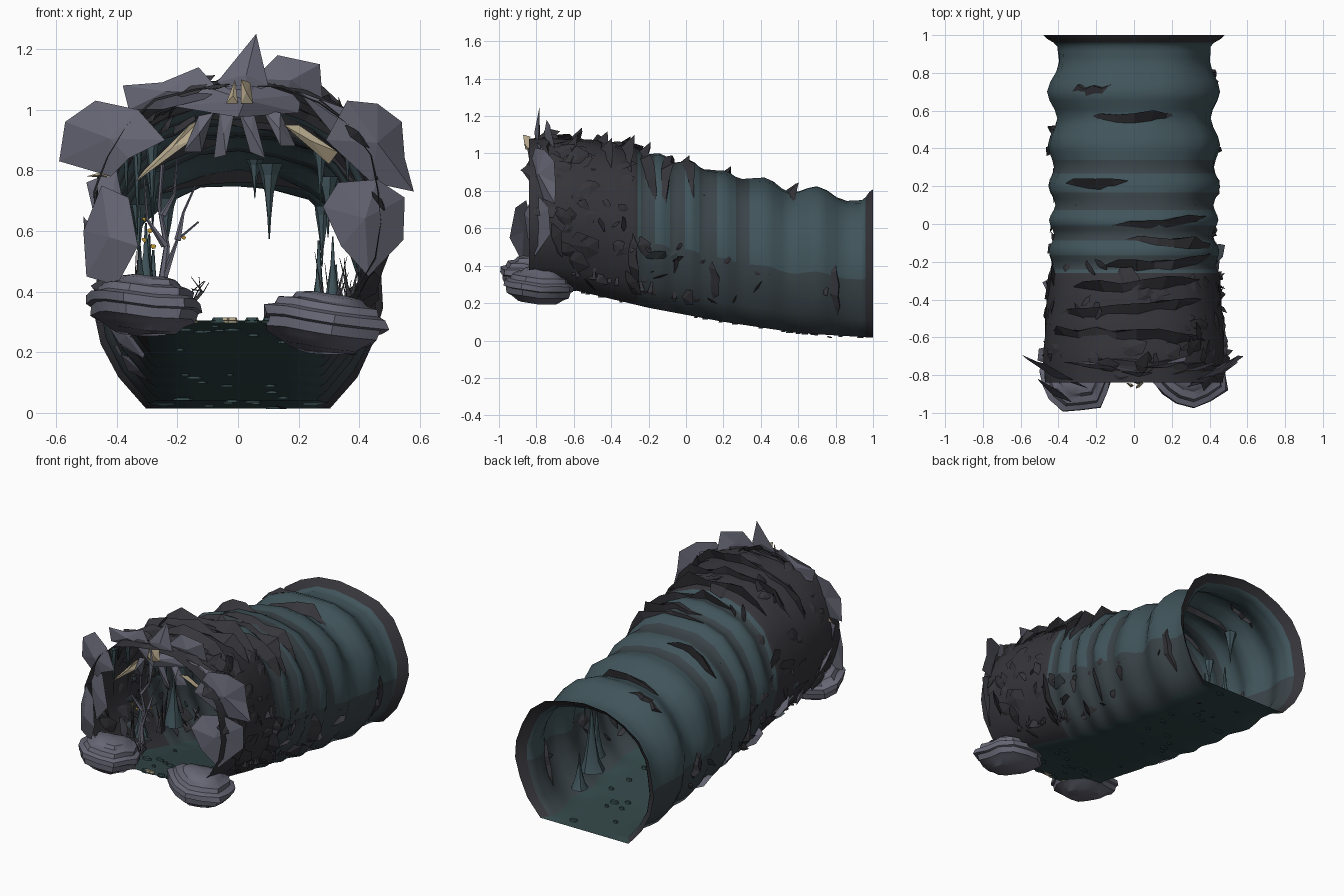
import bpy, math, random
from mathutils import Vector as V, Matrix

if "Cube" in bpy.data.objects:
    bpy.data.objects.remove(bpy.data.objects["Cube"])
random.seed(7)
R = random.uniform


def material(name, c):
    m = bpy.data.materials.new(name)
    m.diffuse_color = (*c, 1)
    m.use_nodes = True
    m.node_tree.nodes["Principled BSDF"].inputs["Base Color"].default_value = m.diffuse_color
    return m


DARK = material("dark_rock", (.036, .036, .043))
TEAL = material("teal_rock", (.052, .09, .105))
SLATE = material("slate_rock", (.042, .057, .066))
DEEP = material("wet_floor", (.034, .065, .068))
LILAC = material("pale_rock", (.135, .135, .18))
TAN = material("tan_stone", (.5, .42, .28))
GOLD = material("gold_bud", (.5, .3, .03))


class Part:
    """Collects pieces into one mesh object."""
    def __init__(self, name, *mats):
        self.name, self.mats, self.v, self.f, self.m = name, mats, [], [], []

    def add(self, verts, faces, mat=0):
        o = len(self.v)
        self.v += [tuple(p) for p in verts]
        self.f += [tuple(i + o for i in f) for f in faces]
        self.m += [mat] * len(faces)

    def build(self, angle=None):
        me = bpy.data.meshes.new(self.name)
        me.from_pydata(self.v, [], self.f)
        for m in self.mats:
            me.materials.append(m)
        for p, i in zip(me.polygons, self.m):
            p.material_index = i
        ob = bpy.data.objects.new(self.name, me)
        bpy.context.collection.objects.link(ob)
        if angle:
            bpy.ops.object.select_all(action='DESELECT')
            ob.select_set(True)
            bpy.context.view_layer.objects.active = ob
            bpy.ops.object.shade_smooth_by_angle(angle=math.radians(angle))
        return ob


# Tunnel rings: y, half width, roof height; floor: y, z; half section in unit scale
RINGS = [(-.84, .47, 1.08), (-.7, .48, 1.09), (-.55, .475, 1.08), (-.4, .46, 1.06), (-.28, .45, 1.03),
         (-.22, .43, .99), (-.14, .45, 1.0), (-.06, .42, .955), (.02, .45, .97), (.1, .42, .92),
         (.2, .455, .91), (.3, .42, .86), (.42, .45, .865), (.56, .405, .79), (.7, .46, .83),
         (.86, .40, .75), (.94, .405, .75), (1, .475, .805)]
FLOOR = [(-.84, .305), (-.6, .27), (-.2, .175), (.2, .10), (.6, .04), (1, .015)]
HALF = [(0, 0), (.35, 0), (.64, 0), (.83, .13), (.95, .27), (1, .42), (.99, .55), (.92, .70), (.78, .83),
        (.57, .93), (.3, .985), (0, 1)]
SEC = HALF + [(-u, v) for u, v in HALF[-2:0:-1]]
N = len(SEC)


def lookup(tab, y, smooth=True):
    y = min(max(y, tab[0][0]), tab[-1][0])
    for a, b in zip(tab, tab[1:]):
        if y <= b[0]:
            k = (y - a[0]) / (b[0] - a[0])
            k = k * k * (3 - 2 * k) if smooth else k
            return [p + (q - p) * k for p, q in zip(a[1:], b[1:])]


def wall(y, t, off=0):
    """Point on the tunnel wall, t = 0 floor, .5 roof, moved outward by off."""
    hw, zt = lookup(RINGS, y)
    zb = lookup(FLOOR, y, False)[0]
    s = (t % 1) * N
    i, k = int(s) % N, s % 1
    u, v = [a + (b - a) * k for a, b in zip(SEC[i], SEC[(i + 1) % N])]
    p = V((u * hw, y, zb + v * (zt - zb)))
    n = (p - V((0, y, (zb + zt) / 2))).normalized()
    return p + n * off, n


# Ribbed tunnel shell
tunnel = Part("tunnel", TEAL, DARK, DEEP, SLATE)
ys = [a[0] + (b[0] - a[0]) * k / 3 for a, b in zip(RINGS, RINGS[1:]) for k in range(3)] + [1]
for r, y in enumerate(ys):
    tunnel.v += [tuple(wall(y, i / N, .006 * math.sin(i * 2.1 + y * 9) if 3 < i < N - 3 else 0)[0]) for i in range(N)]
    for i in range(N if r else 0):
        o, j = (r - 1) * N, (i + 1) % N
        tunnel.f.append((o + i, o + N + i, o + N + j, o + j))
        tunnel.m.append(2 if i < 2 or i >= N - 2 else 1 if y < -.25 or y > .96 else
                        3 if i < 5 or i >= N - 5 or (r % 6 > 2 and y < .35) else 0)
tunnel.build(85)


def shard(part, c, n, size, long=1.0, tilt=.5, mat=0):
    """Irregular angular flake lying roughly on a surface with normal n."""
    n = (n + V((R(-1, 1), R(-1, 1), R(-1, 1))) * tilt).normalized()
    a = n.orthogonal().normalized()
    a.rotate(Matrix.Rotation(R(0, 6.28), 3, n))
    b = n.cross(a)
    k = random.randint(5, 7)
    pts = [c + (a * math.cos(6.28 * i / k) * long + b * math.sin(6.28 * i / k)) * size * R(.55, 1.2) for i in range(k)]
    pts += [c + n * size * .2, c - n * size * .2]
    part.add(pts, [f for i in range(k) for f in ((i, (i + 1) % k, k), ((i + 1) % k, i, k + 1))], mat)


# Loose flakes over the outside, larger near the mouth and along the lower sides
shards = Part("rock_flakes", DARK, LILAC, SLATE)
for i in range(62):
    p, n = wall(R(-.82, -.22), R(.14, .86), 0)
    shard(shards, p, n, R(.03, .075), R(1, 1.6), .5)
for i in range(56):
    y = R(-.6, .8) if i % 2 else R(-.4, .15)
    p, n = wall(y, random.choice((1, -1)) * R(.11, .25), -.005)
    shard(shards, p, n, R(.02, .05), R(1, 1.7), .9, 0 if i % 5 else 2)
for t, y, s, m in [(.86, -.55, .09, 1), (.84, -.35, .08, 1), (.87, -.15, .07, 1), (.86, .1, .06, 1), (.14, -.3, .08, 0),
                   (.13, 0, .07, 0), (.16, -.6, .08, 0), (.2, -.7, .08, 0), (.8, -.7, .08, 1), (.88, .3, .06, 1)]:
    p, n = wall(y, t)
    shard(shards, p, V((n.x, -.9, n.z)).normalized(), s, 1.2, .3, m)
shard(shards, V((.14, .77, .018)), V((0, 0, 1)), .02, 1.2, .5)
shards.build()

# Jagged rock ridges crossing the shell: y, from t, to t, height
ridges = Part("rock_ridges", DARK)
for y, t0, t1, h in [(-.74, .28, .6, .04), (-.58, .36, .7, .09), (-.44, .36, .66, .09), (-.32, .35, .62, .08),
                     (-.2, .3, .56, .08), (-.1, .3, .52, .07), (.02, .34, .54, .08), (.22, .51, .64, .07),
                     (.57, .4, .6, .07), (.72, .54, .62, .03), (.8, .14, .26, .025), (-.28, .13, .24, .05),
                     (.5, .75, .82, .05), (-.05, .78, .87, .05), (.15, .14, .22, .05)]:
    k = max(5, int((t1 - t0) * 32))
    vs, slant = [], R(-.25, .25)
    for i in range(k + 1):
        t, e = t0 + (t1 - t0) * i / k, math.sin(math.pi * i / k) ** .6
        yy = y + R(-.015, .015) + slant * (t - (t0 + t1) / 2)
        q = e * h * R(.1, 1.15)
        vs += [wall(yy - .03 * e, t, .003)[0], wall(yy, t, q)[0] + V((0, q * .5, 0)),
               wall(yy + .015 * e, t, 0)[0], wall(yy, t, -.03 * e)[0]]
    ridges.add(vs, [(4 * i + a, 4 * i + 4 + a, 4 * i + 4 + (a + 1) % 4, 4 * i + (a + 1) % 4)
                    for i in range(k) for a in range(4)])
ridges.build()


def slab(part, y, pts, lean=.25, bulge=.05, mat=0):
    """Domed angular plate facing the front, outline given in x, z."""
    k = len(pts)
    cx, cz = sum(p[0] for p in pts) / k, sum(p[1] for p in pts) / k
    vs = [V((x, y + (abs(x) - abs(cx)) * lean * 2 + R(-.02, .02), z)) for x, z in pts]
    vs += [V((cx, y - bulge, cz)), V((cx, y + bulge * .4, cz))]
    part.add(vs, [f for i in range(k) for f in ((i, (i + 1) % k, k), ((i + 1) % k, i, k + 1))], mat)


# Plates framing the mouth
portal = Part("mouth_plates", LILAC, TAN, DARK)
for y, pts in [(-.78, [(-.59, .83), (-.57, .96), (-.47, 1.03), (-.33, 1.0), (-.24, .9), (-.36, .84), (-.42, .78)]),
               (-.76, [(.29, .9), (.36, 1.03), (.46, 1.02), (.54, .96), (.55, .84), (.58, .73), (.44, .76)]),
               (-.80, [(.28, .68), (.33, .76), (.46, .77), (.55, .71), (.545, .57), (.43, .45), (.34, .55)]),
               (-.88, [(-.51, .6), (-.45, .75), (-.36, .71), (-.33, .55), (-.4, .42), (-.5, .45)]),
               (-.82, [(-.21, 1.01), (-.12, 1.08), (.06, 1.09), (.21, 1.05), (.2, .99), (0, .975)])]:
    slab(portal, y, pts, .25, .03)
for y, pts in [(-.79, [(-.07, 1.09), (.06, 1.25), (.1, 1.08), (.02, 1.04)]),
               (-.74, [(.05, 1.1), (.13, 1.18), (.27, 1.15), (.28, 1.02), (.15, 1.04)]),
               (-.74, [(-.38, 1.08), (-.25, 1.09), (-.13, 1.14), (-.05, 1.05), (-.25, 1.0), (-.36, 1.0)]),
               (-.76, [(.2, 1.06), (.42, .98), (.43, .9), (.32, .91)]),
               (-.76, [(-.5, .76), (-.4, .8), (-.36, .6), (-.44, .5)]),
               (-.79, [(-.13, .98), (-.08, .99), (-.12, .86), (-.18, .86)]),
               (-.79, [(-.06, 1.0), (-.01, 1.0), (-.04, .85), (-.08, .84)]),
               (-.79, [(.0, 1.0), (.05, 1.0), (.09, .84), (.04, .86)]),
               (-.79, [(.08, 1.0), (.14, .99), (.19, .88), (.14, .88)])]:
    slab(portal, y, pts, .1, .02)
for y, pts in [(-.76, [(-.34, .76), (-.31, .8), (-.16, .95), (-.12, .97), (-.15, .9)]),
               (-.76, [(.15, .95), (.2, .95), (.33, .86), (.3, .82)]), (-.85, [(-.04, 1.02), (-.01, 1.1), (.0, 1.02)]),
               (-.85, [(.01, 1.02), (.01, 1.1), (.04, 1.09), (.05, 1.02)]), (-.76, [(-.5, .78), (-.43, .8), (-.42, .775)])]:
    slab(portal, y, pts, .1, .015, 1)
portal.build()


def boulder(name, c, rx, ry, h, rot):
    """Stack of uneven strata turned as one stepped lump."""
    b, k = Part(name, LILAC), 13
    prof = [(0, 0), (.55, .03), (.74, .17), (.9, .25), (.93, .42), (1, .45), (1, .6),
            (.85, .66), (.8, .79), (.6, .84), (.52, .94), (.3, 1), (0, 1)]
    base = [R(.85, 1.1) for _ in range(k)]
    m = Matrix.Translation(c) @ Matrix.Rotation(rot, 4, 'Y') @ Matrix.Rotation(-.12, 4, 'X')
    vs = [m @ V((rx * r * base[i] * R(.95, 1.05) * math.cos(6.283 * i / k),
                 ry * r * base[i] * math.sin(6.283 * i / k), (z - .5) * h + .01 * r * math.sin(i * 1.1)))
          for r, z in prof for i in range(k)]
    b.add(vs, [(j * k + i, j * k + (i + 1) % k, (j + 1) * k + (i + 1) % k, (j + 1) * k + i)
               for j in range(len(prof) - 1) for i in range(k)])
    b.build(35)


boulder("left_boulder", V((-.3, -.82, .355)), .20, .17, .19, .08)
boulder("right_boulder", V((.29, -.78, .295)), .21, .2, .19, .14)


def spike(part, path, r0, k=6, mat=0, tip=.05, jitter=.15):
    """Tapered rod through the points of a path."""
    vs, n = [], len(path) - 1
    d = (V(path[-1]) - V(path[0])).normalized()
    a = d.orthogonal().normalized()
    b = d.cross(a)
    for j, p in enumerate(path):
        r = r0 * max(tip, (1 - j / n) ** 1.3)
        vs += [V(p) + (a * math.cos(6.283 * i / k) + b * math.sin(6.283 * i / k)) * r * R(1 - jitter, 1 + jitter)
               for i in range(k)]
    part.add(vs, [(j * k + i, j * k + (i + 1) % k, (j + 1) * k + (i + 1) % k, (j + 1) * k + i)
                  for j in range(n) for i in range(k)] + [tuple(range(n * k, n * k + k))], mat)


def taper(part, a, b, r, mat=0, k=6):
    a, b = V(a), V(b)
    spike(part, [a.lerp(b, t) for t in (0, .15, .4, .7, 1)], r, k, mat)


# Stalactites: t, y, length, radius
drips = Part("stalactites", TEAL)
for t, y, l, r in [(.46, .3, .25, .04), (.48, .38, .13, .03), (.61, -.3, .3, .03), (.63, -.4, .33, .025),
                   (.62, .1, .2, .03), (.65, .3, .2, .03), (.39, -.2, .2, .03), (.37, .1, .2, .035),
                   (.36, -.5, .2, .02), (.62, -.62, .3, .02), (.64, -.7, .3, .02), (.38, .6, .2, .03), (.6, .6, .2, .04)]:
    p = wall(y, t, -r * .7)[0]
    taper(drips, p, p - V((0, 0, l)), r)
drips.build()

# Stalagmites rising from the floor sides: t, y, height, radius
mites = Part("stalagmites", TEAL)
for t, y, h, r in [(.125, .55, .4, .07), (.1, .66, .2, .05), (.13, .42, .3, .05), (.875, .5, .36, .07), (.87, .3, .38, .06),
                   (.9, .64, .18, .05), (.13, -.1, .3, .05), (.87, -.2, .32, .06), (.88, -.5, .2, .05)]:
    p = wall(y, t, -r)[0]
    taper(mites, p - V((0, 0, .015)), p + V((0, 0, h)), r, 0, 8)
mites.build(40)

# Bare tree inside the mouth, twigs, buds and grass
tree = Part("bare_tree", LILAC, DARK, GOLD)
spike(tree, [(-.24, -.6, .3), (-.25, -.6, .42), (-.235, -.59, .55), (-.26, -.59, .68), (-.25, -.6, .82)], .024, 6, 0, .3)
for a, b, c in [((-.24, -.6, .46), (-.2, -.6, .57), (-.13, -.6, .63)), ((-.2, -.6, .57), (-.18, -.58, .66), (-.14, -.57, .75)),
                ((-.24, -.6, .55), (-.3, -.62, .64), (-.31, -.62, .78)), ((-.25, -.6, .65), (-.21, -.57, .72), (-.2, -.56, .84))]:
    spike(tree, [a, b, c], .012, 5, 0, .25)
for i in range(9):
    spike(tree, [(-.15, -.75, .36), (-.15 + R(-.03, .04), -.74, .4), (-.15 + R(-.08, .07), R(-.8, -.7), R(.4, .45))], .005, 4, 1, .3)
for i in range(26):
    s = 1 if i % 3 else -1
    x, y = s * R(.3, .4), R(-.6, .0)
    taper(tree, (x, y, wall(y, .125)[0].z), (x + s * R(-.05, .06), y + R(-.05, .05), R(.4, .56)), .018, 1, 4)
for x, z in [(-.31, .64), (-.28, .55), (-.29, .6), (-.18, .58), (-.31, .57)]:
    shard(tree, V((x, -.6, z)), V((0, -1, 0)), .009, 1, .1, 2)
tree.build()

# Flat pebbles on the floor, small pale stones at the sill
pebbles = Part("floor_pebbles", DEEP, TAN)
for i in range(34):
    y, sill = R(-.75, .95), i < 8
    y = -.82 if sill else y
    x, r = R(-.2, .2), R(.012, .035)
    z = lookup(FLOOR, y, False)[0]
    pebbles.add([V((x + r * q * math.cos(j * .785), y + r * .6 * q * math.sin(j * .785), z + dz))
                 for q, dz in ((1, -.006), (.7, .012)) for j in range(8)],
                [(j, (j + 1) % 8, 8 + (j + 1) % 8, 8 + j) for j in range(8)] + [tuple(range(8, 16)), tuple(range(7, -1, -1))],
                1 if sill and i % 2 else 0)
pebbles.build()
